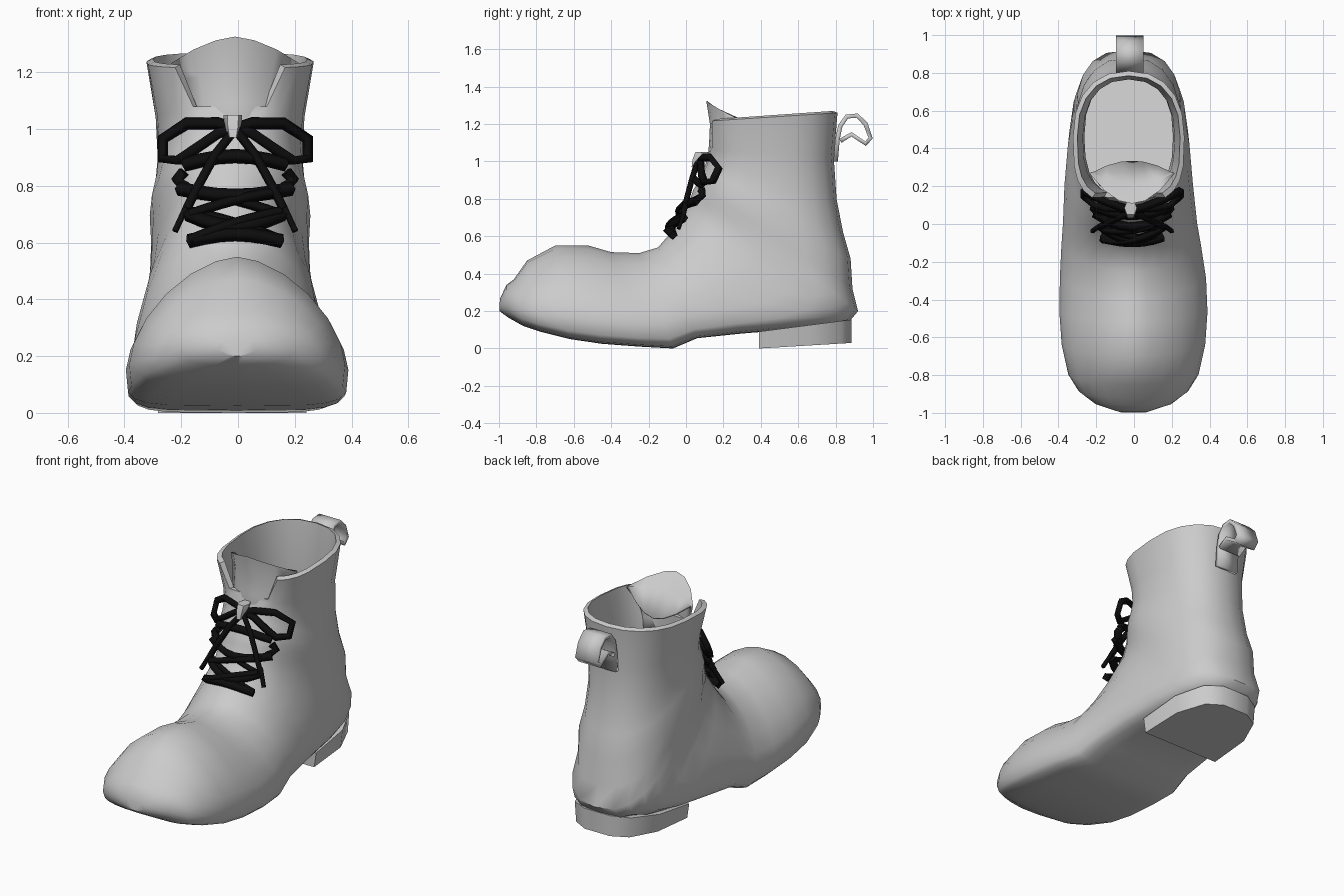
import bpy, bmesh, math

if "Cube" in bpy.data.objects:
    bpy.data.objects.remove(bpy.data.objects["Cube"])


def material(name, v):
    m = bpy.data.materials.new(name)
    m.diffuse_color = (v, v, v, 1)
    m.use_nodes = True
    m.node_tree.nodes["Principled BSDF"].inputs["Base Color"].default_value = m.diffuse_color
    return m


leather = material("grey leather", 0.6)
black = material("black lace", 0.004)


def finish(name, bm, mat, angle=45):
    bmesh.ops.recalc_face_normals(bm, faces=bm.faces)
    me = bpy.data.meshes.new(name)
    bm.to_mesh(me)
    bm.free()
    ob = bpy.data.objects.new(name, me)
    bpy.context.collection.objects.link(ob)
    me.materials.append(mat)
    bpy.ops.object.select_all(action='DESELECT')
    ob.select_set(True)
    bpy.context.view_layer.objects.active = ob
    bpy.ops.object.shade_smooth_by_angle(angle=math.radians(angle))
    return ob


def section(ya, za, yb, zb, w, p, na, nb):
    """Closed ring between a front/top point and a back/bottom point."""
    half = []
    for i in range(7):
        t = math.radians(15 * i)
        half.append((w * math.sin(t) ** (2 / na), p * (1 - max(math.cos(t), 0) ** (2 / na))))
    for i in range(1, 6):
        t = math.radians(18 * i)
        half.append((w * max(math.cos(t), 0) ** (2 / nb) if i < 5 else 0,
                     p + (1 - p) * math.sin(t) ** (2 / nb)))
    ring = half + [(-x, s) for x, s in reversed(half[1:-1])]
    cx = -0.003 - 0.025 * min(max((yb + 0.3) / 0.5, 0), 1)
    return [(x + cx, ya + (yb - ya) * s, za + (zb - za) * s) for x, s in ring]


def loft(rings):
    bm = bmesh.new()
    vs = [[bm.verts.new(c) for c in r] for r in rings]
    n = len(vs[0])
    for a, b in zip(vs, vs[1:]):
        for i in range(n):
            j = (i + 1) % n
            bm.faces.new((a[i], a[j], b[j], b[i]))
    bm.faces.new(vs[0])
    bm.faces.new(vs[-1])
    return bm


# Boot body: sections fan from the toe round the heel and up the shaft
foot = [
    (-.995, .265, -.998, .20, .07, .5, 2, 2),
    (-.96, .34, -.95, .165, .20, .65, 2, 2.5),
    (-.92, .37, -.87, .12, .29, .7, 1.9, 3.5),
    (-.85, .47, -.78, .09, .345, .76, 1.75, 4),
    (-.70, .55, -.62, .05, .38, .76, 1.65, 5),
    (-.52, .55, -.45, .025, .392, .76, 1.6, 5),
    (-.40, .515, -.25, .01, .387, .75, 1.6, 5),
    (-.25, .51, -.07, 0, .37, .73, 1.65, 5),
    (-.15, .54, .06, .055, .355, .74, 1.8, 5),
    (-.08, .62, .30, .08, .34, .76, 2.0, 4.5),
    (-.03, .70, .55, .10, .322, .77, 2.2, 4),
    (0, .75, .75, .12, .30, .72, 2.3, 3.5),
]
shaft = [
    (.03, .82, .87, .14, .285, .62, 2.4, 3),
    (.04, .85, .92, .20, .282, .55, 2.5, 2.7),
    (.06, .88, .89, .32, .278, .5, 2.5, 2.5),
    (.07, .91, .88, .48, .283, .5, 2.5, 2.4),
    (.09, .95, .84, .62, .265, .5, 2.6, 2.3),
    (.11, 1.0, .805, .80, .255, .5, 2.7, 2.3),
    (.125, 1.06, .79, 1.02, .262, .5, 3, 2.3),
    (.11, 1.215, .81, 1.26, .295, .5, 3.3, 2.3),
    (.135, 1.225, .785, 1.27, .272, .5, 3.2, 2.3),
    (.155, 1.03, .765, 1.0, .243, .5, 2.8, 2.3),
    (.14, .85, .785, .76, .235, .5, 2.5, 2.3),
    (.10, .62, .84, .48, .24, .5, 2.4, 2.3),
    (.08, .42, .85, .25, .24, .5, 2.4, 2.3),
]
rings = [section(*s) for s in foot + shaft]
# Notch between the two lacing flaps at the rim
for r in rings[-6:-4]:
    for k, (x, y, z) in enumerate(r):
        if abs(x + .028) < .16 and y < .3:
            r[k] = (x, y + .025, 1.08)
finish("boot_body", loft(rings), leather, 50)

# Heel block with rounded back
outline = [(.275, .39), (.265, .66), (.19, .83), (.09, .885)]
outline += [(-x, y) for x, y in reversed(outline)]
finish("heel_block", loft([[(x * .95 - .02, y, (y - .39) * .06) for x, y in outline],
                           [(x - .02, y, .09 + (y - .39) * .13) for x, y in outline]]),
       leather, 65)


def sheet(name, rows, thickness, angle=50):
    bm = bmesh.new()
    vs = [[bm.verts.new(c) for c in r] for r in rows]
    for a, b in zip(vs, vs[1:]):
        for i in range(len(a) - 1):
            bm.faces.new((a[i], a[i + 1], b[i + 1], b[i]))
    ob = finish(name, bm, leather, angle)
    mod = ob.modifiers.new("thickness", 'SOLIDIFY')
    mod.thickness = thickness
    mod.offset = 0
    return ob


# Tongue: curved plate standing above the rim, sloping back down inside
def tongue_row(w, y, z, wrap, drop):
    return [(-.01 + w * t, y + wrap * t * t, z - drop * abs(t) ** 1.6)
            for t in (-1, -.65, -.3, 0, .3, .65, 1)]


sheet("tongue", [tongue_row(.21, .33, 1.12, -.06, -.11), tongue_row(.215, .2, 1.25, .07, .02),
                 tongue_row(.22, .112, 1.32, .16, .09), tongue_row(.19, .135, 1.2, .11, .03),
                 tongue_row(.17, .13, 1.09, .08, 0), tongue_row(.16, .125, 1.04, .08, 0),
                 tongue_row(.15, .13, .97, .08, 0)], .014)

# Pull loop at the back of the shaft
loop = [(.80, 1.0), (.81, 1.12), (.825, 1.19), (.86, 1.24), (.915, 1.245), (.96, 1.20),
        (.987, 1.125), (.96, 1.095), (.885, 1.145), (.825, 1.11)]
sheet("pull_loop", [[(x, y, z) for x in (-.095, .05)] for y, z in loop], .024, 40)


# Laces
def front_y(z):
    pts = [(.55, -.12), (.65, -.065), (.75, 0), (.85, .04), (.95, .09), (1.06, .125)]
    for (z0, y0), (z1, y1) in zip(pts, pts[1:]):
        if z <= z1:
            return y0 + (y1 - y0) * (z - z0) / (z1 - z0)
    return pts[-1][1]


def lace(name, pts, radius=.02, lift=.02, bend=1.5):
    """Tube through (x, z) points laid against the front of the shaft."""
    cu = bpy.data.curves.new(name, 'CURVE')
    cu.dimensions = '3D'
    cu.bevel_depth = radius
    cu.bevel_resolution = 0
    cu.use_fill_caps = True
    sp = cu.splines.new('POLY')
    sp.points.add(len(pts) - 1)
    for p, (x, z) in zip(sp.points, pts):
        p.co = (x, front_y(z) - lift + bend * (x + .01) ** 2, z, 1)
    cu.materials.append(black)
    ob = bpy.data.objects.new(name, cu)
    bpy.context.collection.objects.link(ob)
    bpy.ops.object.select_all(action='DESELECT')
    ob.select_set(True)
    bpy.context.view_layer.objects.active = ob
    bpy.ops.object.convert(target='MESH')


def bow_line(x0, z0, x1, z1, sag, n=6):
    return [(x0 + (x1 - x0) * i / n, z0 + (z1 - z0) * i / n + sag * math.sin(math.pi * i / n))
            for i in range(n + 1)]


# Straight rows, then crossing rows
for i, (w, z, sag) in enumerate([(.165, .605, .025), (.17, .70, -.045), (.20, .79, -.025),
                                 (.18, .875, .03)]):
    lace(f"lace_row_{i}", bow_line(-w - .01, z, w - .01, z, sag), .025, .022, 1.6)
for i, (z0, z1) in enumerate([(.61, .71), (.70, .78)]):
    for side in (-1, 1):
        lace(f"lace_cross_{i}_{side}",
             bow_line(-.01 - side * .16, z0, -.01 + side * .16, z1, .01), .018, .025 + .01 * side)

# Bow loops and hanging ends
for side in (-1, 1):
    pts = [(.0, 1.0), (.06, 1.02), (.17, 1.02), (.255, .965), (.255, .895), (.20, .89),
           (.14, .93), (.06, .985), (.0, 1.0)]
    lace(f"bow_loop_{side}", [(-.01 + side * x, z) for x, z in pts], .022, .03, 1.7)
    lace(f"lace_end_{side}", [(-.01 + side * x, z) for x, z in
                              [(0, 1.0), (.07, .91), (.13, .80), (.17, .72)]], .017, .045, 1.7)
    lace(f"lace_tip_{side}", [(-.01 + side * x, z) for x, z in [(.168, .735), (.212, .64)]],
         .013, .045, 1.7)
    lace(f"eyelet_loop_{side}", [(-.01 + side * x, z) for x, z in
                                 [(.17, .79), (.205, .82), (.18, .85)]], .024, .02, 1.9)

# Knot holding the bow
finish("knot", loft([[(-.018 + w * a, y + .035 * b, z) for a, b in
                      ((-1, 0), (-.6, -1), (.6, -1), (1, 0), (.6, 1), (-.6, 1))]
                     for w, y, z in ((.02, .065, .97), (.03, .07, 1.01), (.033, .085, 1.05))]),
       leather, 40)
